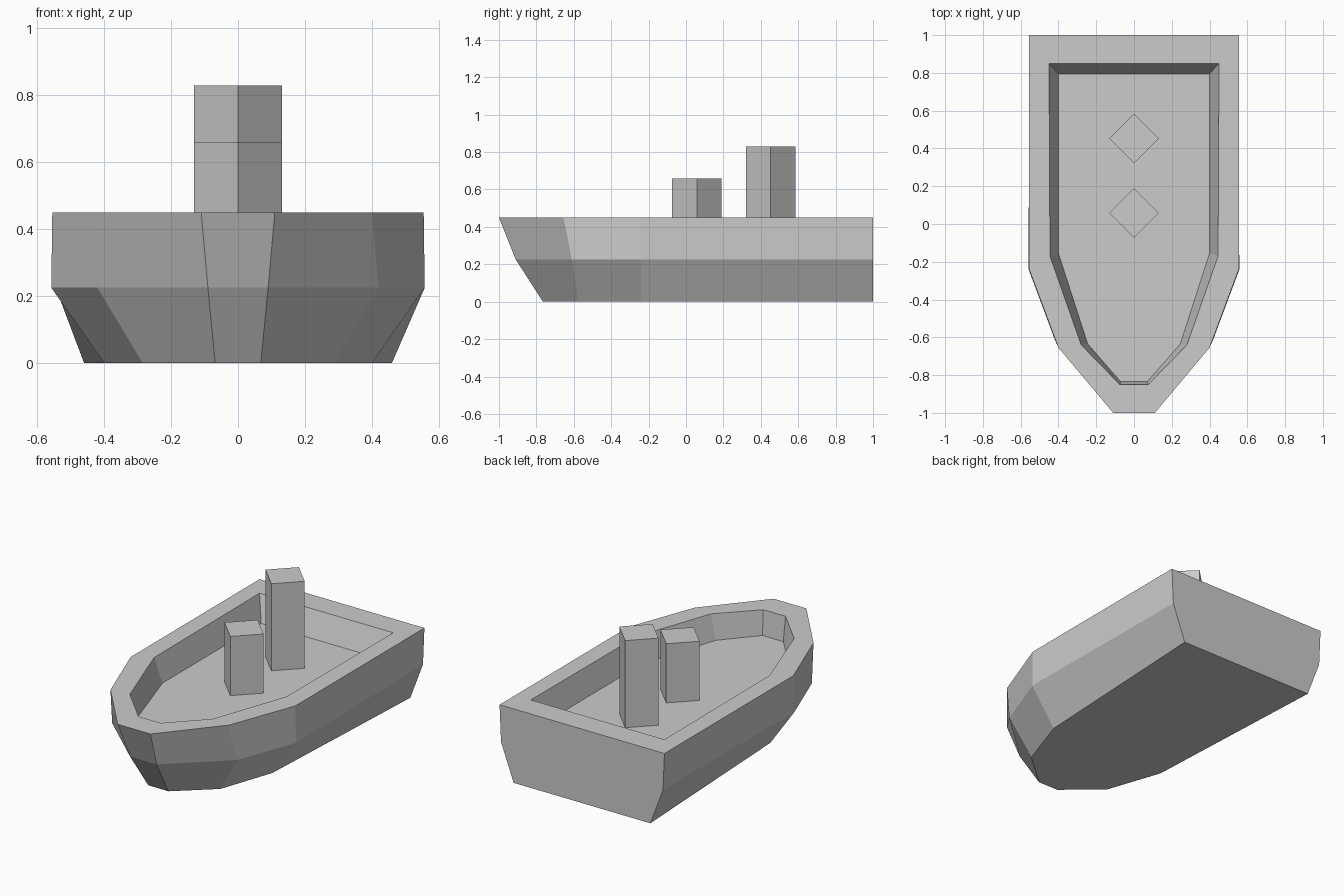
import bpy, bmesh

if "Cube" in bpy.data.objects:
    bpy.data.objects.remove(bpy.data.objects["Cube"])


def new_object(name, bm):
    bmesh.ops.recalc_face_normals(bm, faces=bm.faces)
    mesh = bpy.data.meshes.new(name)
    bm.to_mesh(mesh)
    bm.free()
    obj = bpy.data.objects.new(name, mesh)
    bpy.context.collection.objects.link(obj)
    return obj


def loft(name, sections):
    """Skin a list of closed loops and cap both ends."""
    bm = bmesh.new()
    rings = [[bm.verts.new(p) for p in loop] for loop in sections]
    for a, b in zip(rings, rings[1:]):
        for i in range(len(a)):
            j = (i + 1) % len(a)
            bm.faces.new((a[i], a[j], b[j], b[i]))
    bm.faces.new(rings[0])
    bm.faces.new(rings[-1])
    return new_object(name, bm)


def outline(z, half):
    """Mirror a right-hand half outline (stern to bow) into a full loop."""
    return ([(x, y, z) for x, y in half] +
            [(-x, y, z) for x, y in reversed(half)])


# Hull: keel, chine, gunwale, inner rim and sunken deck, stern to bow
loft("hull", [
    outline(0.0, [(0.46, 1), (0.40, -0.24), (0.285, -0.575), (0.068, -0.765)]),
    outline(0.225, [(0.545, 1), (0.558, -0.24), (0.42, -0.61), (0.09, -0.91)]),
    outline(0.45, [(0.555, 1), (0.555, -0.24), (0.40, -0.655), (0.11, -1)]),
    outline(0.45, [(0.45, 0.85), (0.445, -0.17), (0.28, -0.64), (0.075, -0.85)]),
    outline(0.30, [(0.40, 0.795), (0.40, -0.155), (0.245, -0.635), (0.07, -0.835)]),
])

# Funnels: square posts turned 45 degrees, standing on the deck
R = 0.132
for name, y, top in (("front_funnel", 0.058, 0.66), ("rear_funnel", 0.453, 0.83)):
    loft(name, [[(R, y, z), (0, y + R, z), (-R, y, z), (0, y - R, z)]
                for z in (0.30, top)])
